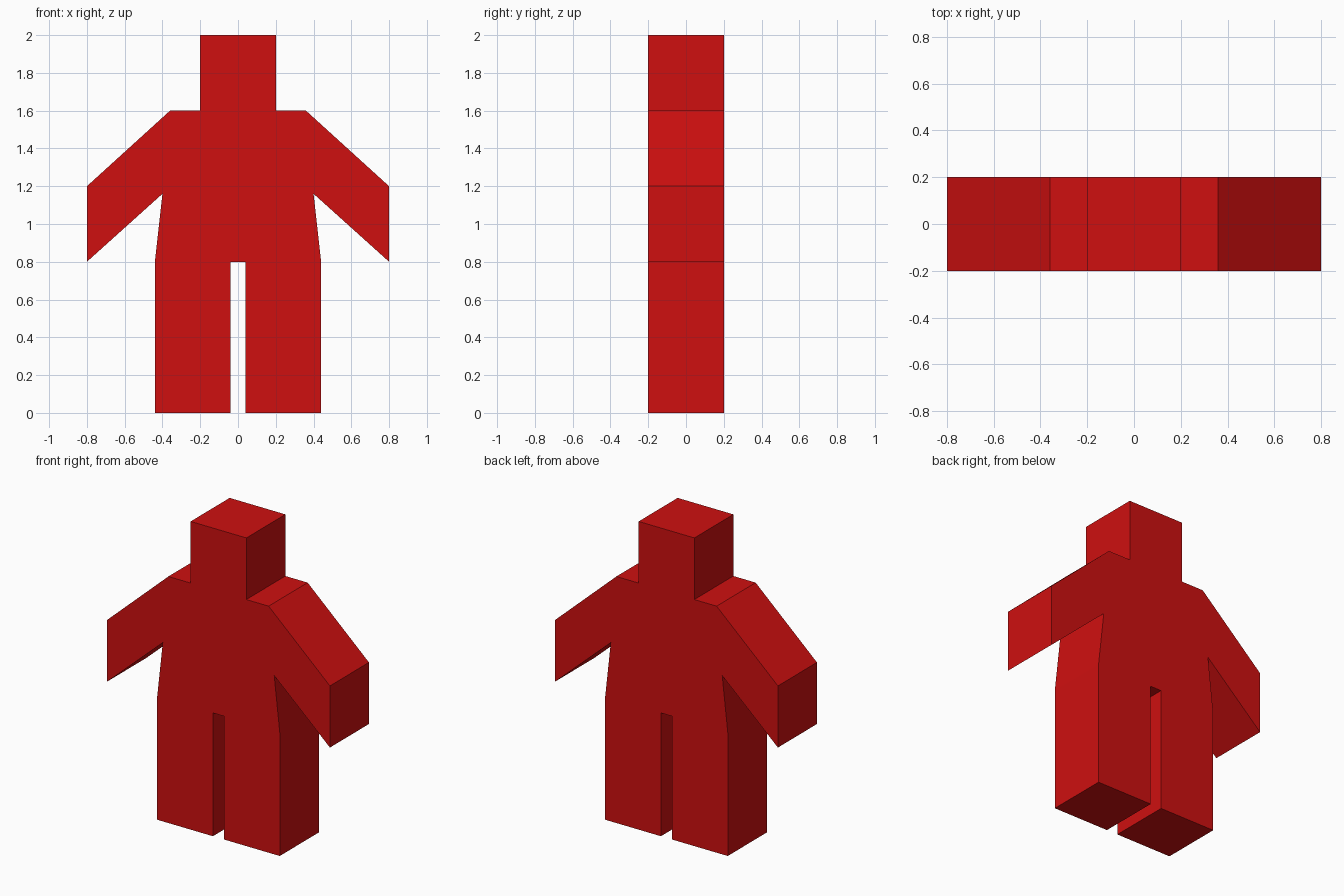
import bpy
import bmesh

cube = bpy.data.objects.get("Cube")
if cube:
    bpy.data.objects.remove(cube, do_unlink=True)

DEPTH = 0.4

# One flat red for the whole figure
red = bpy.data.materials.new("red")
red.use_nodes = True
colour = (0.62, 0.005, 0.005, 1.0)
red.diffuse_color = colour
bsdf = next(n for n in red.node_tree.nodes if n.type == "BSDF_PRINCIPLED")
bsdf.inputs["Base Color"].default_value = colour

# Left half of the silhouette (x, z), from the head down to the crotch
head = [(0.20, 2.00), (0.20, 1.60)]
arm = [(0.36, 1.60), (0.80, 1.20), (0.80, 0.80), (0.40, 1.16)]
leg = [(0.44, 0.80), (0.44, 0.00), (0.04, 0.00), (0.04, 0.80)]
half = head + arm + leg

# Mirror it into a closed outline
outline = half + [(-x, z) for x, z in reversed(half)]

# Extrude the outline through the depth of the body
bm = bmesh.new()
front = bm.faces.new([bm.verts.new((x, -DEPTH / 2, z)) for x, z in outline])
result = bmesh.ops.extrude_face_region(bm, geom=[front], use_keep_orig=True)
back_verts = [g for g in result["geom"] if isinstance(g, bmesh.types.BMVert)]
bmesh.ops.translate(bm, verts=back_verts, vec=(0, DEPTH, 0))
bmesh.ops.recalc_face_normals(bm, faces=bm.faces)

# Triangulate only the concave front and back
flat = [f for f in bm.faces if len(f.verts) > 4]
bmesh.ops.triangulate(bm, faces=flat, ngon_method="EAR_CLIP")

mesh = bpy.data.meshes.new("figure_body")
bm.to_mesh(mesh)
bm.free()
mesh.materials.append(red)
body = bpy.data.objects.new("figure_body", mesh)
bpy.context.collection.objects.link(body)
